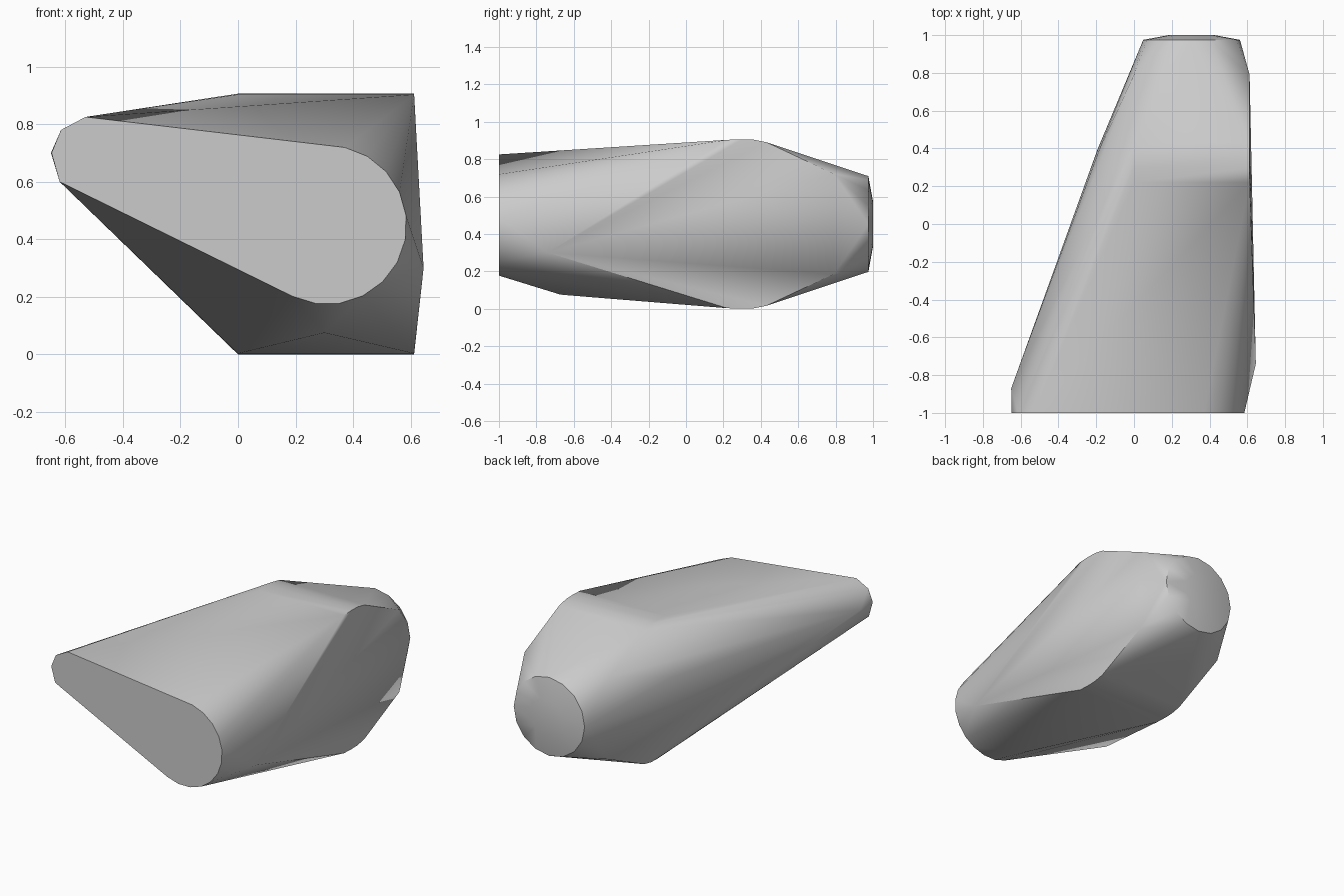
import bpy, bmesh
from math import sin, cos, pi, radians

old = bpy.data.objects.get("Cube")
if old:
    bpy.data.objects.remove(old, do_unlink=True)

grey = bpy.data.materials.new("plain grey")
grey.use_nodes = True
colour = (0.6, 0.6, 0.6, 1)
grey.diffuse_color = colour
grey.node_tree.nodes["Principled BSDF"].inputs["Base Color"].default_value = colour

MID = 0.453  # height of the horizontal mid plane


def arc(cx, cz, y, r, start, end, steps):
    """Points on an arc facing along y, angles in degrees."""
    angles = [radians(start + (end - start) * i / steps) for i in range(steps + 1)]
    return [(cx + r * cos(a), y, cz + r * sin(a)) for a in angles]


points = []
# Front face: large round end and small blunt tip
points += arc(0.31, 0.45, -1, 0.276, -116, 77, 11)
points += [(x, -1, z) for x, z in
           [(-0.62, 0.60), (-0.648, 0.70), (-0.615, 0.78), (-0.53, 0.825), (0, 0.298)]]
points.append((-0.65, -0.87, 0.70))
# Bulge just behind the front face
points += [(0.3, -0.67, 0.075), (0.645, -0.74, 0.3)]
# Wide middle section, matching on both sides and above and below
for x in (0, 0.612):
    for y, h in [(0.22, 0.45), (0.3, 0.453), (0.36, 0.451), (0.43, 0.437), (0.79, 0.268)]:
        points += [(x, y, MID + h), (x, y, MID - h)]
# Slight swell of the slanted side
points += [(-0.195, 0.39, 0.45), (-0.185, 0.39, 0.62)]
# Round back cap with a shallow dome
points += arc(0.305, MID, 0.975, 0.256, 0, 337.5, 15)
points += arc(0.305, MID, 1.0, 0.12, 0, 337.5, 15)

bm = bmesh.new()
for p in points:
    bm.verts.new(p)
hull = bmesh.ops.convex_hull(bm, input=bm.verts[:])
spare = {g for g in hull["geom_interior"] + hull["geom_unused"]
         if isinstance(g, bmesh.types.BMVert)}
bmesh.ops.delete(bm, geom=list(spare), context='VERTS')
bmesh.ops.dissolve_limit(bm, angle_limit=radians(0.5), verts=bm.verts[:], edges=bm.edges[:])
bmesh.ops.recalc_face_normals(bm, faces=bm.faces[:])
mesh = bpy.data.meshes.new("tapered_body")
bm.to_mesh(mesh)
bm.free()
mesh.materials.append(grey)

body = bpy.data.objects.new("tapered_body", mesh)
bpy.context.collection.objects.link(body)
bpy.context.view_layer.objects.active = body
body.select_set(True)
bpy.ops.object.shade_smooth_by_angle(angle=radians(40))
